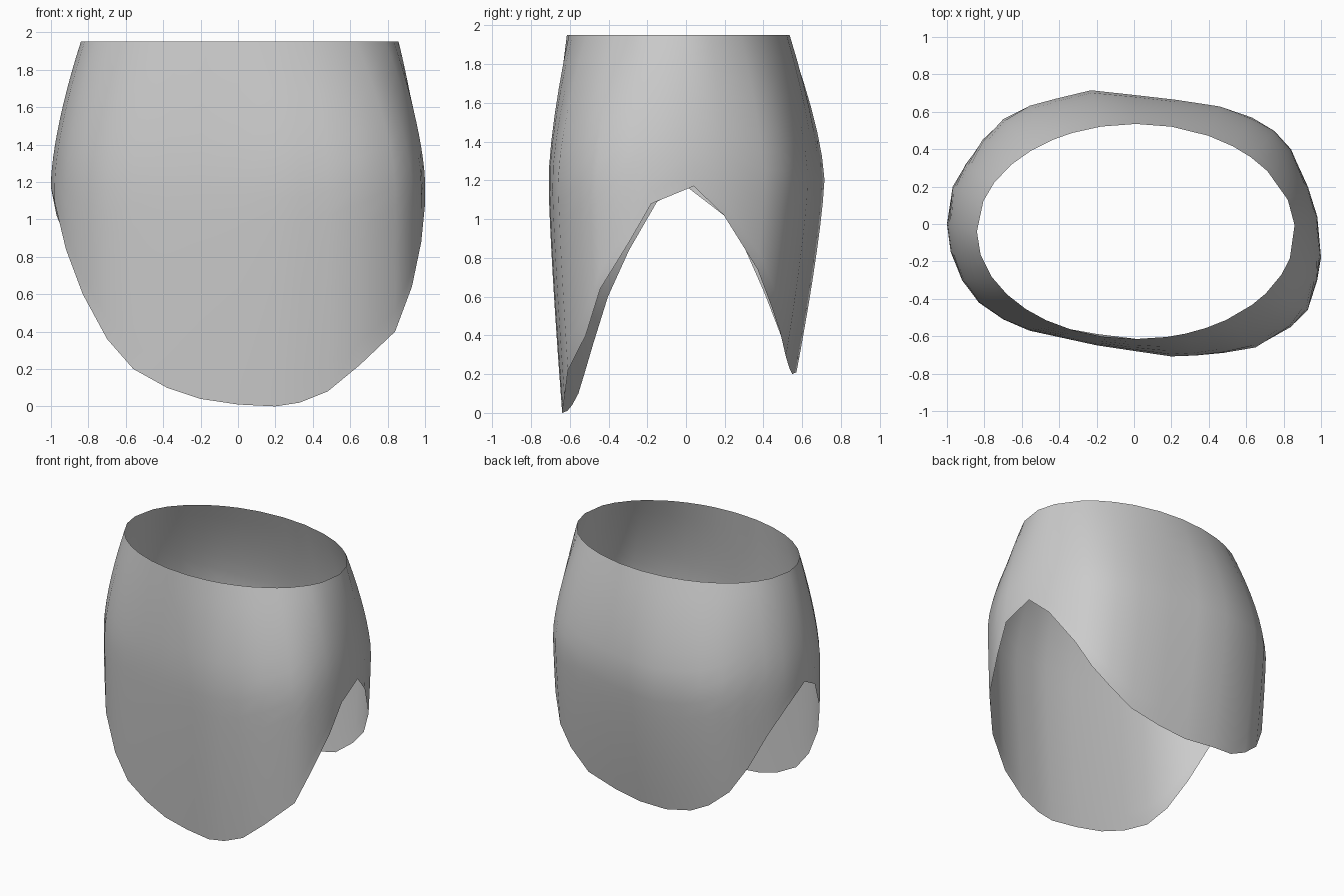
import bpy, bmesh, math

if "Cube" in bpy.data.objects:
    bpy.data.objects.remove(bpy.data.objects["Cube"])

# Widest outline, counter-clockwise: x, y, height of the lower hem there
OUTLINE = [
    (.98, .04, 1.17), (.93, .2, 1.02), (.84, .4, .74), (.75, .5, .55), (.63, .57, .42),
    (.46, .63, .29), (.22, .665, .23), (0, .69, .2), (-.23, .715, .21), (-.42, .67, .24),
    (-.56, .635, .31), (-.7, .56, .43), (-.81, .45, .62), (-.9, .32, .85), (-.97, .2, 1.02),
    (-1, 0, 1.17), (-.98, -.15, 1.09), (-.92, -.3, .84), (-.83, -.42, .6), (-.7, -.51, .36),
    (-.56, -.57, .2), (-.38, -.61, .1), (-.2, -.65, .04), (0, -.68, .01), (.2, -.71, 0),
    (.33, -.705, .02), (.48, -.69, .08), (.65, -.66, .22), (.84, -.55, .4), (.93, -.46, .64),
    (.98, -.3, .88), (1, -.18, 1.08)]
TOP, BELLY, ROWS = 1.95, 1.2, 14


def shell_point(x, y, z):
    """Point on the shell at height z: pulls in to an oval rim above, tapers below."""
    if z > BELLY:
        u = ((z - BELLY) / (TOP - BELLY)) ** 1.5
        a = math.atan2(y / .7, x)
        tx, ty = .01 + .85 * math.cos(a), -.04 + .575 * math.sin(a)
        return (x + (tx - x) * u, y + (ty - y) * u, z)
    k = .26 if y > 0 else .1
    return (x, y * (1 - k * (1 - z / BELLY) ** 1.3), z)


# Open shell: columns run from the curved hem up to the rim
bm = bmesh.new()
cols = []
for x, y, hem in OUTLINE:
    cols.append([bm.verts.new(shell_point(x, y, hem + (TOP - hem) * i / ROWS))
                 for i in range(ROWS + 1)])
for a, b in zip(cols, cols[1:] + cols[:1]):
    for i in range(ROWS):
        bm.faces.new((a[i], b[i], b[i + 1], a[i + 1]))
for f in bm.faces:
    f.smooth = True
mesh = bpy.data.meshes.new("curved_shell")
bm.to_mesh(mesh)
bm.free()
shell = bpy.data.objects.new("curved_shell", mesh)
bpy.context.collection.objects.link(shell)
